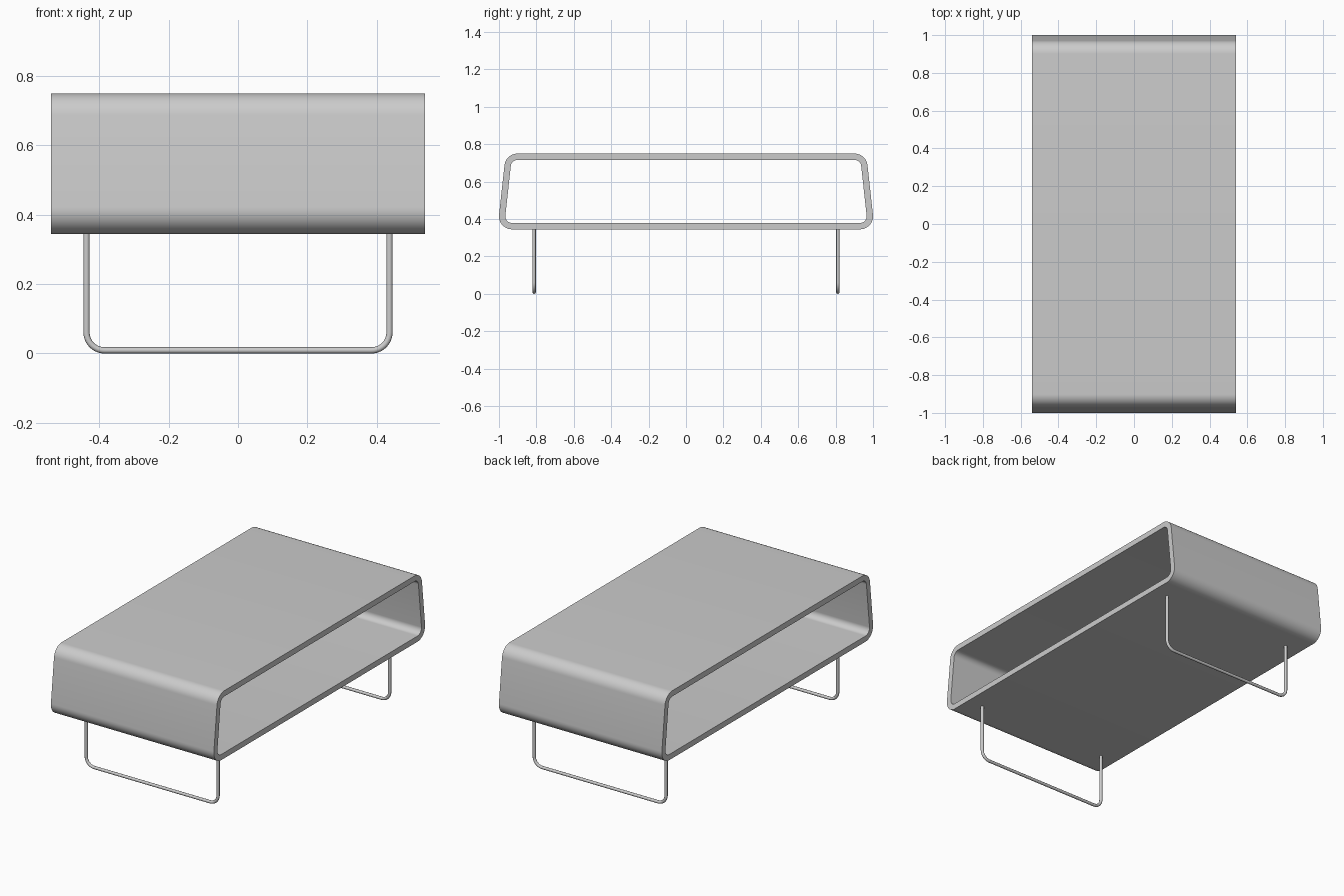
import bpy, bmesh
from math import sin, cos, pi, atan, radians

if "Cube" in bpy.data.objects:
    bpy.data.objects.remove(bpy.data.objects["Cube"])

HALF_W, BOTTOM, TOP = 0.54, 0.345, 0.75
R, THICK, SLOPE = 0.07, 0.034, 0.11
TILT = atan(SLOPE)


def smooth(obj):
    bpy.ops.object.select_all(action='DESELECT')
    obj.select_set(True)
    bpy.context.view_layer.objects.active = obj
    bpy.ops.object.shade_smooth_by_angle(angle=radians(35))


def profile(r, n=12):
    """Rounded trapezoid in the y-z plane with corner radius r."""
    low_y, low_z, high_z = 1 - R, BOTTOM + R, TOP - R
    high_y = low_y - SLOPE * (high_z - low_z)
    half = []
    for cy, cz, a0, a1 in ((low_y, low_z, -pi / 2, TILT), (high_y, high_z, TILT, pi / 2)):
        for i in range(n + 1):
            a = a0 + (a1 - a0) * i / n
            half.append((cy + r * cos(a), cz + r * sin(a)))
    return half + [(-y, z) for y, z in reversed(half)]


# Open-ended table shell
bm = bmesh.new()
rings = [[bm.verts.new((x, y, z)) for y, z in profile(r)]
         for x, r in ((-HALF_W, R), (HALF_W, R), (HALF_W, R - THICK), (-HALF_W, R - THICK))]
for k in range(4):
    a, b = rings[k], rings[(k + 1) % 4]
    for i in range(len(a)):
        j = (i + 1) % len(a)
        bm.faces.new((a[i], a[j], b[j], b[i]))
bmesh.ops.recalc_face_normals(bm, faces=bm.faces)
mesh = bpy.data.meshes.new("table_shell")
bm.to_mesh(mesh)
bm.free()
shell = bpy.data.objects.new("table_shell", mesh)
bpy.context.collection.objects.link(shell)
smooth(shell)


def wire_leg(name, y, wire=0.009, half=0.437, bend=0.052, n=10):
    """U-shaped bent wire leg."""
    side = [(half, BOTTOM + 0.01)]
    for i in range(n + 1):
        a = -pi / 2 * i / n
        side.append((half - bend + bend * cos(a), wire + bend + bend * sin(a)))
    path = side + [(-x, z) for x, z in reversed(side)]
    curve = bpy.data.curves.new(name, 'CURVE')
    curve.dimensions = '3D'
    curve.bevel_depth = wire
    curve.bevel_resolution = 4
    curve.use_fill_caps = True
    spline = curve.splines.new('POLY')
    spline.points.add(len(path) - 1)
    for p, (x, z) in zip(spline.points, path):
        p.co = (x, y, z, 1)
    obj = bpy.data.objects.new(name, curve)
    bpy.context.collection.objects.link(obj)
    bpy.ops.object.select_all(action='DESELECT')
    obj.select_set(True)
    bpy.context.view_layer.objects.active = obj
    bpy.ops.object.convert(target='MESH')
    smooth(bpy.context.view_layer.objects.active)


# Wire legs
wire_leg("front_leg", -0.812)
wire_leg("back_leg", 0.812)
